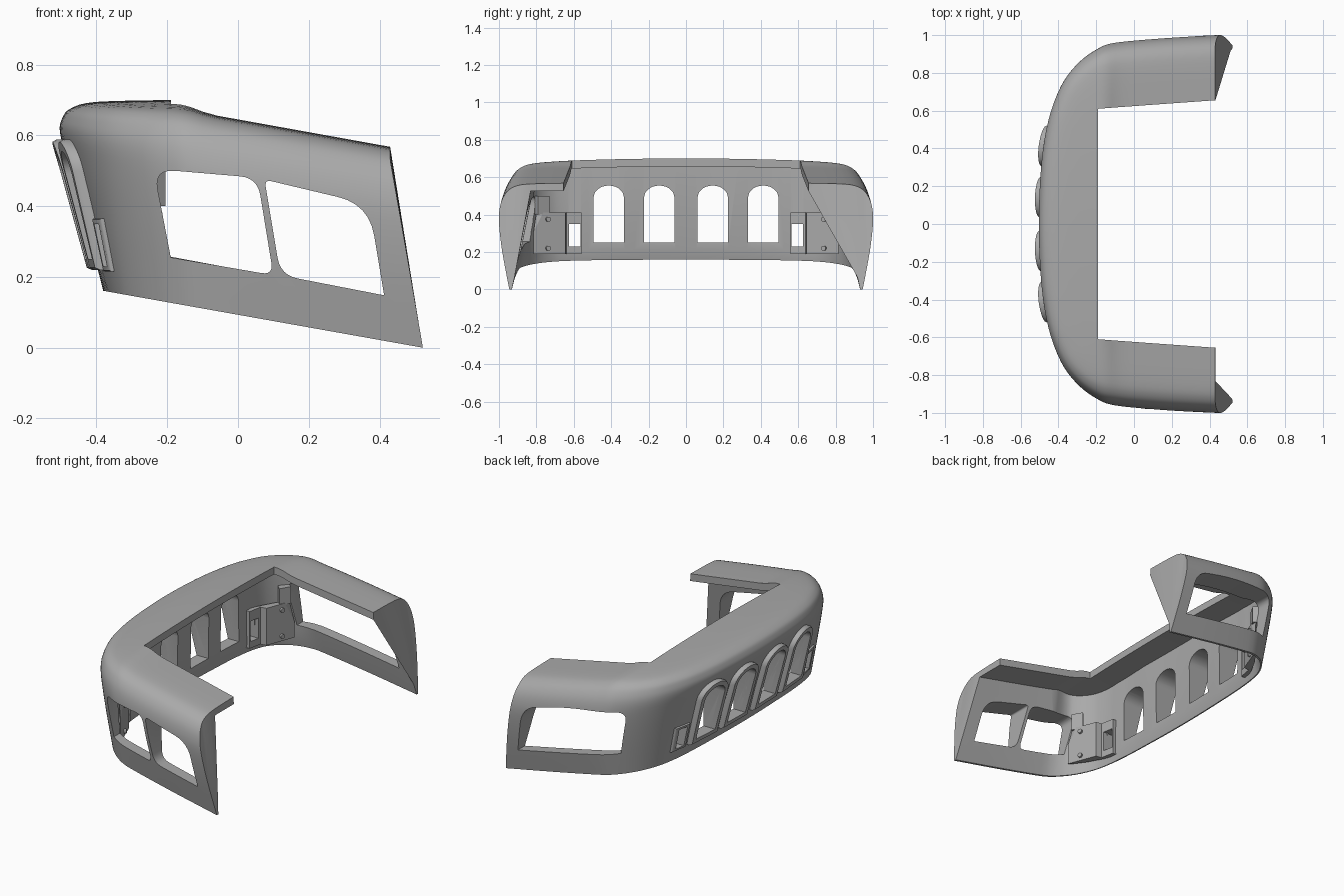
import bpy
import bmesh
import math
from mathutils import Vector
from mathutils.bvhtree import BVHTree

if "Cube" in bpy.data.objects:
    bpy.data.objects.remove(bpy.data.objects["Cube"])

grey = bpy.data.materials.new("plain grey")
grey.use_nodes = True
grey.diffuse_color = (0.4, 0.4, 0.4, 1)
grey.node_tree.nodes["Principled BSDF"].inputs["Base Color"].default_value = (0.4, 0.4, 0.4, 1)


def lerp(a, b, t):
    return a + (b - a) * t


def spline(a, b, c, d, t):
    return b + 0.5 * t * (c - a + t * (2 * a - 5 * b + 4 * c - d + t * (3 * (b - c) + d - a)))


def make(name, bm):
    mesh = bpy.data.meshes.new(name)
    bm.to_mesh(mesh)
    bm.free()
    mesh.materials.append(grey)
    obj = bpy.data.objects.new(name, mesh)
    bpy.context.collection.objects.link(obj)
    return obj


def activate(obj):
    bpy.ops.object.select_all(action="DESELECT")
    obj.select_set(True)
    bpy.context.view_layer.objects.active = obj


def cut(obj, cutter):
    mod = obj.modifiers.new("cut", "BOOLEAN")
    mod.operation = "DIFFERENCE"
    mod.solver = "EXACT"
    mod.object = cutter
    activate(obj)
    bpy.ops.object.modifier_apply(modifier=mod.name)


def smooth(obj, angle=35):
    activate(obj)
    bpy.ops.object.shade_smooth_by_angle(angle=math.radians(angle))


def prism(bm, near, far):
    """Closed solid between two matching outlines."""
    a = [bm.verts.new(p) for p in near]
    b = [bm.verts.new(p) for p in far]
    n = len(a)
    faces = [bm.faces.new(a), bm.faces.new(b[::-1])]
    sides = [bm.faces.new((a[i], b[i], b[(i + 1) % n], a[(i + 1) % n])) for i in range(n)]
    bmesh.ops.recalc_face_normals(bm, faces=faces + sides)


def rounded(corners, radius, steps=6):
    """Outline with each corner replaced by a curve."""
    out = []
    for i, c in enumerate(corners):
        c, p, q = (Vector(v) for v in (c, corners[i - 1], corners[(i + 1) % len(corners)]))
        r = radius[i]
        a, b = c + (p - c).normalized() * r, c + (q - c).normalized() * r
        for k in range(steps + 1 if r else 1):
            t = k / steps
            out.append(a * (1 - t) ** 2 + c * 2 * t * (1 - t) + b * t * t)
    return out


def arch(y, half, bottom, top):
    pts = [(y - half, bottom), (y + half, bottom)]
    rise = half * 0.8
    for k in range(15):
        a = math.pi * k / 14
        pts.append((y + half * math.cos(a), top - rise + rise * math.sin(a)))
    return pts


# Shell: plan stations (outer x, outer y, lip x, lip y, side blend)
half = [(0.43, 1.0, 0.43, 0.655, 1), (0.15, 0.985, 0.15, 0.635, 1),
        (-0.1, 0.96, -0.1, 0.617, 1), (-0.2, 0.925, -0.19, 0.61, 0.8),
        (-0.3, 0.85, -0.19, 0.61, 0.6), (-0.385, 0.735, -0.19, 0.61, 0.35),
        (-0.45, 0.56, -0.19, 0.56, 0.1), (-0.488, 0.33, -0.19, 0.33, 0),
        (-0.503, 0, -0.19, 0, 0)]
stations = half + [(a, -b, c, -d, k) for a, b, c, d, k in half[-2::-1]]
# Outer wall profiles (inward fraction, height fraction)
side = [(0.16, 0), (0.05, 0.35), (0, 0.62), (0.015, 0.77), (0.08, 0.88), (0.2, 0.955), (0.42, 0.99), (1, 1)]
front = [(0.39, 0), (0.22, 0.37), (0.08, 0.65), (0, 0.82), (0.02, 0.9), (0.1, 0.955), (0.33, 0.99), (1, 1)]


def dense(points, steps, straight=()):
    out = []
    for i in range(len(points) - 1):
        quad = [points[max(0, min(len(points) - 1, i + j))] for j in (-1, 0, 1, 2)]
        for k in range(steps):
            t = k / steps
            out.append([lerp(c[1], c[2], t) if j in straight else spline(*c, t)
                        for j, c in enumerate(zip(*quad))])
    return out + [list(points[-1])]


def crest(x, y):
    t = max(0, min(1, (x + 0.19) / 0.12))
    t = t * t * (3 - 2 * t)
    return lerp(0.70 - 0.03 * y * y, 0.645 - 0.18 * x, t)


side, front = dense(side, 4), dense(front, 4)
bm = bmesh.new()
rows = []
for ox, oy, lx, ly, k in dense(stations, 6, (2, 3, 4)):
    # Outer skin, then lip, flat ceiling, inner wall and chamfered bottom
    ceiling = 0.49 - 0.8 * k * (1 - k)
    levels = [(lerp(f[0], s[0], k), lerp(f[1], s[1], k), 0) for s, f in zip(side, front)]
    levels += [(1, 1, 0.043), (ceiling, 1, 0.043),
               (lerp(0.47, 0.24, k), 0.11, 0), (lerp(0.42, 0.2, k), 0, 0)]
    row = []
    for inward, h, drop in levels:
        x, y = lerp(ox, lx, inward), lerp(oy, ly, inward)
        z = lerp(0.093 - 0.178 * x, crest(x, y), h) - drop
        lean = max(0, (x + 0.1) / 0.53) * 0.18 * max(0, 0.53 - z)
        z -= 0.178 * lean * (1 - h)
        row.append(bm.verts.new((x + lean, y, max(0, z))))
    rows.append(row)
for r, q in zip(rows, rows[1:]):
    for i in range(len(r)):
        j = (i + 1) % len(r)
        bm.faces.new((r[i], r[j], q[j], q[i]))
caps = [bm.faces.new(rows[0]), bm.faces.new(rows[-1])]
bmesh.ops.triangulate(bm, faces=caps)
bmesh.ops.remove_doubles(bm, verts=bm.verts, dist=0.0005)
bmesh.ops.recalc_face_normals(bm, faces=bm.faces)
skin = BVHTree.FromBMesh(bm)
shell = make("shell", bm)


def wall_x(y, z):
    hit = skin.ray_cast(Vector((-2, y, z)), Vector((1, 0, 0)))[0]
    return hit.x if hit else -0.4


# Openings: side windows, front vents and small end vents
vents = [-0.413, -0.143, 0.143, 0.413]
small = [(0.565, 0.23), (0.625, 0.23), (0.625, 0.35), (0.565, 0.35)]
windows = [
    (-1, [(-0.238, 0.505), (-0.19, 0.255), (0.1, 0.205), (0.055, 0.48)], (0.06, 0, 0.035, 0.05)),
    (-1, [(0.075, 0.475), (0.12, 0.205), (0.413, 0.148), (0.37, 0.405)], (0.02, 0.05, 0, 0.09)),
    (1, [(-0.242, 0.52), (-0.195, 0.258), (0.427, 0.142), (0.375, 0.42), (0.1, 0.488)], (0.06, 0, 0, 0.09, 0.12)),
]
bm = bmesh.new()
for sign, corners, radius in windows:
    loop = rounded(corners, radius)
    prism(bm, [(p.x, sign * 0.72, p.y) for p in loop], [(p.x, sign * 1.1, p.y) for p in loop])
for y in vents:
    loop = arch(y, 0.081, 0.25, 0.555)
    prism(bm, [(-0.7, *p) for p in loop], [(-0.25, *p) for p in loop])
for sign in (-1, 1):
    prism(bm, [(-0.7, sign * y, z) for y, z in small], [(-0.15, sign * y, z) for y, z in small])
cutter = make("opening_cutter", bm)
cutter.hide_render = True
cut(shell, cutter)
smooth(shell)


# Raised rims following the sloping wall
def rim(name, outer, inner, out, back):
    bm = bmesh.new()
    n = len(outer)
    mid = [(lerp(a[0], b[0], 0.2), lerp(a[1], b[1], 0.2)) for a, b in zip(outer, inner)]
    layers = [(outer, back), (outer, out * -0.6), (mid, -out), (inner, -out), (inner, back)]
    rings = [[bm.verts.new((wall_x(*p) + dx, *p)) for p in loop] for loop, dx in layers]
    for j in range(5):
        a, b = rings[j], rings[(j + 1) % 5]
        for i in range(n):
            m = (i + 1) % n
            bm.faces.new((a[i], a[m], b[m], b[i]))
    bmesh.ops.recalc_face_normals(bm, faces=bm.faces)
    smooth(make(name, bm), 40)


for i, y in enumerate(vents):
    rim(f"vent_rim_{i + 1}", arch(y, 0.112, 0.22, 0.588), arch(y, 0.081, 0.25, 0.555), 0.03, 0.02)

# Parts repeated on both arms
for label, s in (("left", -1), ("right", 1)):
    outer = [(0.545, 0.215), (0.65, 0.215), (0.65, 0.365), (0.545, 0.365)]
    rim(f"small_vent_rim_{label}", [(s * y, z) for y, z in outer], [(s * y, z) for y, z in small], 0.012, 0.02)

    # Inner mounting bracket with tab and bolts
    plan = [(-0.35, 0.56), (-0.315, 0.56), (-0.3, 0.64), (-0.265, 0.645),
            (-0.2, 0.815), (-0.22, 0.8), (-0.27, 0.73), (-0.32, 0.64)]
    bm = bmesh.new()
    prism(bm, [(x, s * y, 0.19) for x, y in plan], [(x, s * y, 0.41) for x, y in plan])
    bracket = make(f"bracket_{label}", bm)
    cut(bracket, cutter)
    bm = bmesh.new()
    tab = [(-0.24, 0.73), (-0.205, 0.79), (-0.23, 0.81), (-0.27, 0.76)]
    prism(bm, [(x, s * y, 0.4) for x, y in tab], [(x, s * y, 0.5) for x, y in tab])
    make(f"bracket_tab_{label}", bm)
    for z in (0.22, 0.375):
        bpy.ops.mesh.primitive_cylinder_add(vertices=16, radius=0.013, depth=0.03,
                                            location=(-0.232, s * 0.74, z), rotation=(0, math.pi / 2, -s * 0.36))
        bolt = bpy.context.object
        bolt.name = f"bolt_{label}"
        bolt.data.materials.append(grey)

bpy.data.objects.remove(cutter)
